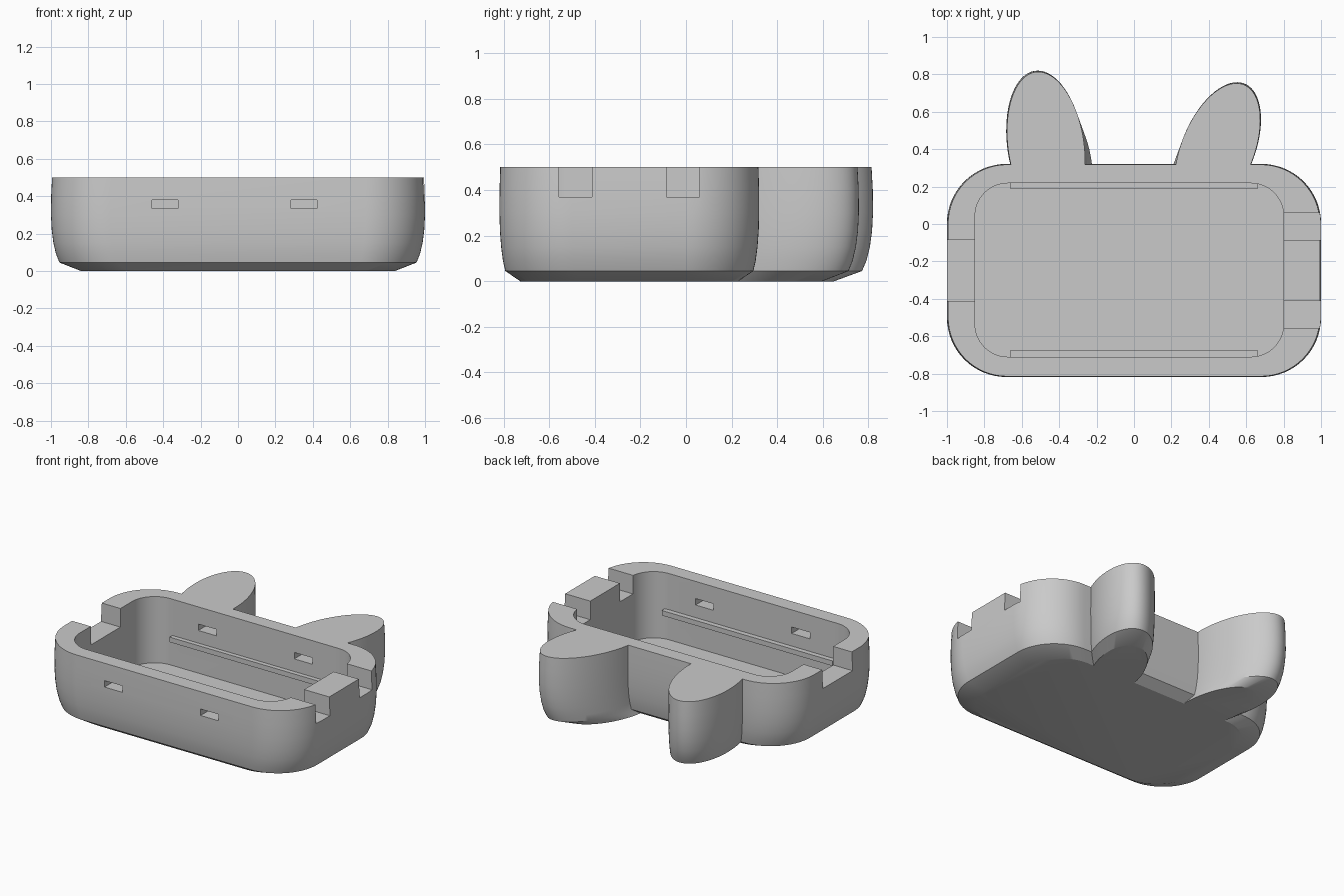
import bpy, bmesh
from math import cos, sin, pi, radians

if "Cube" in bpy.data.objects:
    bpy.data.objects.remove(bpy.data.objects["Cube"], do_unlink=True)

grey = bpy.data.materials.new("plain grey")
grey.use_nodes = True
colour = (0.59, 0.59, 0.59, 1)
grey.diffuse_color = colour
grey.node_tree.nodes["Principled BSDF"].inputs["Base Color"].default_value = colour

MID_Y = -0.2475          # the shell tapers towards the middle of the tray
TOP = 0.5
# (height, scale) of the tapering outer wall
WALL = [(0, 0.84), (0.045, 0.955), (0.09, 0.973), (0.15, 0.987), (0.22, 0.996),
        (0.3, 1.0), (0.4, 0.999), (TOP, 0.994)]


def loft(name, outline, levels):
    """Stack scaled copies of an outline and skin them into a closed solid."""
    bm = bmesh.new()
    rings = [[bm.verts.new((x * s, MID_Y + (y - MID_Y) * s, z)) for x, y in outline]
             for z, s in levels]
    n = len(outline)
    for low, high in zip(rings, rings[1:]):
        for i in range(n):
            j = (i + 1) % n
            bm.faces.new((low[i], low[j], high[j], high[i]))
    bm.faces.new(rings[0][::-1])
    bm.faces.new(rings[-1])
    mesh = bpy.data.meshes.new(name)
    bm.to_mesh(mesh)
    bm.free()
    mesh.materials.append(grey)
    obj = bpy.data.objects.new(name, mesh)
    bpy.context.collection.objects.link(obj)
    return obj


def rounded_rect(x0, x1, y0, y1, r, steps=16):
    corners = [(x1 - r, y1 - r), (x0 + r, y1 - r), (x0 + r, y0 + r), (x1 - r, y0 + r)]
    return [(cx + r * cos((q + k / steps) * pi / 2), cy + r * sin((q + k / steps) * pi / 2))
            for q, (cx, cy) in enumerate(corners) for k in range(steps + 1)]


def leaning_ellipse(cx, cy, w, h, lean, steps=72):
    angles = [2 * pi * k / steps for k in range(steps)]
    return [(cx + w * cos(a) + lean * h * sin(a), cy + h * sin(a)) for a in angles]


def box(name, x0, x1, y0, y1, z0, z1):
    return loft(name, [(x0, y0), (x1, y0), (x1, y1), (x0, y1)], [(z0, 1), (z1, 1)])


def combine(target, other, operation):
    mod = target.modifiers.new(other.name, "BOOLEAN")
    mod.object = other
    mod.operation = operation
    mod.solver = "EXACT"
    other.hide_render = True
    helpers.append(other)


helpers = []

# Tray shell with two ears
tray = loft("tray", rounded_rect(-1, 1, -0.818, 0.321, 0.318), WALL)
combine(tray, loft("right_ear", leaning_ellipse(-0.473, 0.42, 0.206, 0.4, -0.105), WALL), "UNION")
combine(tray, loft("left_ear", leaning_ellipse(0.449, 0.4, 0.206, 0.358, 0.286), WALL), "UNION")

# Hollow inside
cavity = rounded_rect(-0.85, 0.8, -0.71, 0.218, 0.175)
combine(tray, loft("cavity", cavity, [(0.037, 1), (0.6, 1)]), "DIFFERENCE")

# Notches in the end walls
combine(tray, box("right_notch", -1.1, -0.7, -0.412, -0.085, 0.37, 0.6), "DIFFERENCE")
for side, y in (("front", -0.557), ("back", -0.085)):
    combine(tray, box(side + "_notch", 0.7, 1.1, y, y + 0.145, 0.37, 0.6), "DIFFERENCE")

# Slots in the long walls
for side, x in (("right", -0.46), ("left", 0.283)):
    combine(tray, box(side + "_slot", x, x + 0.14, -1, 0.31, 0.335, 0.38), "DIFFERENCE")

# Bake the cuts and drop the helpers
bpy.context.view_layer.update()
graph = bpy.context.evaluated_depsgraph_get()
baked = bpy.data.meshes.new_from_object(tray.evaluated_get(graph))
tray.modifiers.clear()
tray.data = baked
for helper in helpers:
    bpy.data.objects.remove(helper, do_unlink=True)

# Support rails along the inner long walls
box("back_rail", -0.66, 0.66, 0.187, 0.222, 0.212, 0.247)
box("front_rail", -0.66, 0.66, -0.715, -0.675, 0.212, 0.247)

# Smooth the curved walls, keep the edges crisp
bpy.ops.object.select_all(action="DESELECT")
tray.select_set(True)
bpy.context.view_layer.objects.active = tray
bpy.ops.object.shade_smooth_by_angle(angle=radians(25))
